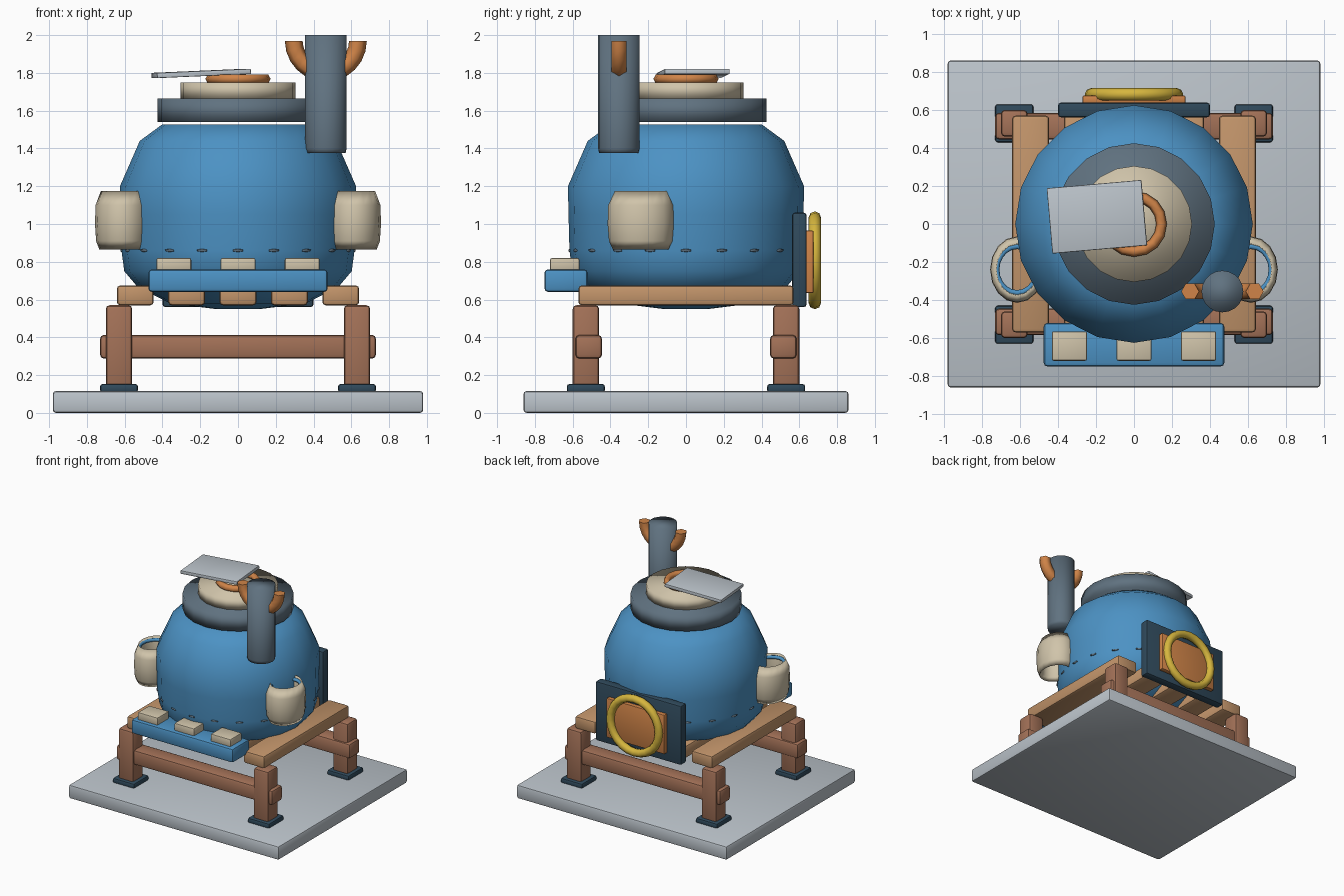
import bpy, bmesh, math
from mathutils import Matrix

old = bpy.data.objects.get("Cube")
if old:
    bpy.data.objects.remove(old, do_unlink=True)


def material(name, rgb):
    linear = [(c / 255 / 12.92) if c < 11 else ((c / 255 + 0.055) / 1.055) ** 2.4 for c in rgb]
    m = bpy.data.materials.new(name)
    m.use_nodes = True
    m.diffuse_color = (*linear, 1)
    m.node_tree.nodes["Principled BSDF"].inputs["Base Color"].default_value = (*linear, 1)
    return m


BLUE = material("boiler blue", (76, 146, 196))
SLATE = material("slate grey", (96, 114, 128))
CREAM = material("cream", (208, 196, 170))
COPPER = material("copper", (208, 132, 72))
PLANK = material("light wood", (194, 148, 106))
TIMBER = material("dark wood", (164, 114, 88))
TEAL = material("dark teal", (48, 74, 92))
BRASS = material("brass yellow", (214, 182, 62))
STONE = material("pale grey", (188, 196, 203))


def finish(name, bm, mat, loc=(0, 0, 0), angle=None):
    """Turn a bmesh into a shaded object; angle None means smooth all over."""
    bmesh.ops.recalc_face_normals(bm, faces=bm.faces)
    me = bpy.data.meshes.new(name)
    bm.to_mesh(me)
    bm.free()
    me.materials.append(mat)
    ob = bpy.data.objects.new(name, me)
    bpy.context.collection.objects.link(ob)
    ob.location = loc
    bpy.ops.object.select_all(action='DESELECT')
    ob.select_set(True)
    bpy.context.view_layer.objects.active = ob
    if angle is None:
        bpy.ops.object.shade_smooth()
    else:
        bpy.ops.object.shade_smooth_by_angle(angle=math.radians(angle))
    return ob


def box(name, mat, loc, size, bevel=0.015, rot=(0, 0, 0)):
    bm = bmesh.new()
    bmesh.ops.create_cube(bm, size=1, matrix=Matrix.Diagonal((*size, 1)))
    if bevel:
        bmesh.ops.bevel(bm, geom=bm.edges[:], offset=bevel, segments=2, profile=0.5, affect='EDGES')
    ob = finish(name, bm, mat, loc, 40)
    ob.rotation_euler = rot
    return ob


def lathe(name, mat, profile, loc=(0, 0, 0), sides=20, scale=(1, 1), loop=False, angle=None):
    """Revolve (radius, z) points about z; loop joins last to first, else ends are capped."""
    bm = bmesh.new()
    rings = []
    for r, z in profile:
        turn = [2 * math.pi * i / sides for i in range(sides)]
        rings.append([bm.verts.new((r * scale[0] * math.cos(a), r * scale[1] * math.sin(a), z)) for a in turn])
    pairs = list(zip(rings, rings[1:]))
    if loop:
        pairs.append((rings[-1], rings[0]))
    else:
        bm.faces.new(rings[0])
        bm.faces.new(rings[-1])
    for low, high in pairs:
        for i in range(sides):
            j = (i + 1) % sides
            bm.faces.new((low[i], low[j], high[j], high[i]))
    return finish(name, bm, mat, loc, angle)


def ring(name, mat, loc, major, minor, sides=24, tube=8, scale=(1, 1)):
    turn = [2 * math.pi * k / tube for k in range(tube)]
    profile = [(major + minor * math.cos(a), minor * math.sin(a)) for a in turn]
    return lathe(name, mat, profile, loc, sides, scale, loop=True)


# Ground slab
box("base_slab", STONE, (0, 0, 0.058), (1.96, 1.72, 0.115), 0.015)

# Stand: legs with feet, cross rails and the slatted deck
for sy, end in ((-1, "front"), (1, "back")):
    for sx, side in ((-1, "right"), (1, "left")):
        box(f"{end}_{side}_foot", TEAL, (sx * 0.63, sy * 0.53, 0.13), (0.2, 0.2, 0.045), 0.012)
        box(f"{end}_{side}_leg", TIMBER, (sx * 0.63, sy * 0.53, 0.345), (0.14, 0.14, 0.45), 0.02)
    box(f"{end}_rail", TIMBER, (0, sy * 0.515, 0.35), (1.46, 0.14, 0.125), 0.02)
for i in range(5):
    box(f"deck_plank_{i + 1}", PLANK, ((i - 2) * 0.272, 0, 0.622), (0.195, 1.14, 0.105), 0.018)

# Round boiler body
lathe("boiler_body", BLUE, [(0.12, 0.55), (0.36, 0.58), (0.53, 0.665), (0.602, 0.75), (0.617, 0.86),
                            (0.622, 1.05), (0.625, 1.2), (0.52, 1.44), (0.4, 1.528)], angle=50)

# Rivets around the lower seam
for i in range(20):
    a = 2 * math.pi * i / 20
    bm = bmesh.new()
    bmesh.ops.create_icosphere(bm, subdivisions=1, radius=1, matrix=Matrix.Diagonal((0.008, 0.032, 0.009, 1)))
    rivet = finish(f"seam_rivet_{i + 1}", bm, SLATE, (0.616 * math.cos(a), 0.616 * math.sin(a), 0.86))
    rivet.rotation_euler.z = a

# Collar, neck, copper ring and tilted lid
lathe("collar", SLATE, [(0.425, 1.54), (0.425, 1.665)])
lathe("neck", CREAM, [(0.305, 1.665), (0.305, 1.75)])
ring("neck_ring", COPPER, (0, 0, 1.768), 0.145, 0.028, 16, 6)
box("lid_plate", STONE, (-0.195, 0.038, 1.797), (0.5, 0.345, 0.028), 0.005,
    (0, math.radians(-2.5), math.radians(5)))

# Chimney with a pair of upturned horns made from one half ring
lathe("chimney", SLATE, [(0.105, 1.375), (0.11, 1.4), (0.11, 2.0)], (0.465, -0.355, 0))
bm = bmesh.new()
loops = []
for i in range(13):
    a = math.pi + math.pi * i / 12
    loop = []
    for k in range(6):
        t = math.pi * k / 3
        r = 0.17 + 0.047 * math.cos(t)
        loop.append(bm.verts.new((r * math.cos(a), 0.047 * math.sin(t), r * math.sin(a))))
    loops.append(loop)
for a, b in zip(loops, loops[1:]):
    for k in range(6):
        n = (k + 1) % 6
        bm.faces.new((a[k], a[n], b[n], b[k]))
bm.faces.new(loops[0])
bm.faces.new(loops[-1])
finish("chimney_horns", bm, COPPER, (0.465, -0.355, 1.97), 65)

# Open side sleeves with blue rims inside
sleeve = [(0.84, 0.865), (0.96, 0.91), (1.0, 1.0), (0.98, 1.1), (0.78, 1.175),
          (0.72, 1.12), (0.7, 1.02), (0.74, 0.9)]
for sx, side in ((-1, "right"), (1, "left")):
    lathe(f"{side}_sleeve", CREAM, sleeve, (sx * 0.615, -0.24, 0), 16, (0.142, 0.175), loop=True)
    ring(f"{side}_sleeve_rim", BLUE, (sx * 0.615, -0.24, 1.145), 0.112, 0.014, 20, 6, (0.95, 1.1))

# Front tray with three keys
box("front_tray", BLUE, (0, -0.635, 0.7), (0.95, 0.23, 0.12), 0.02)
for i in (-1, 0, 1):
    box(f"tray_key_{i + 2}", CREAM, (i * 0.34, -0.642, 0.785), (0.185, 0.155, 0.07), 0.01)

# Rear panel, copper plate and brass ring
box("rear_panel", TEAL, (0, 0.6, 0.81), (0.8, 0.077, 0.5), 0.015)
box("rear_plate", COPPER, (0, 0.655, 0.8), (0.54, 0.04, 0.33), 0.006)
wheel = ring("rear_ring", BRASS, (0, 0.682, 0.808), 0.226, 0.033, 24, 8)
wheel.rotation_euler.x = math.pi / 2
